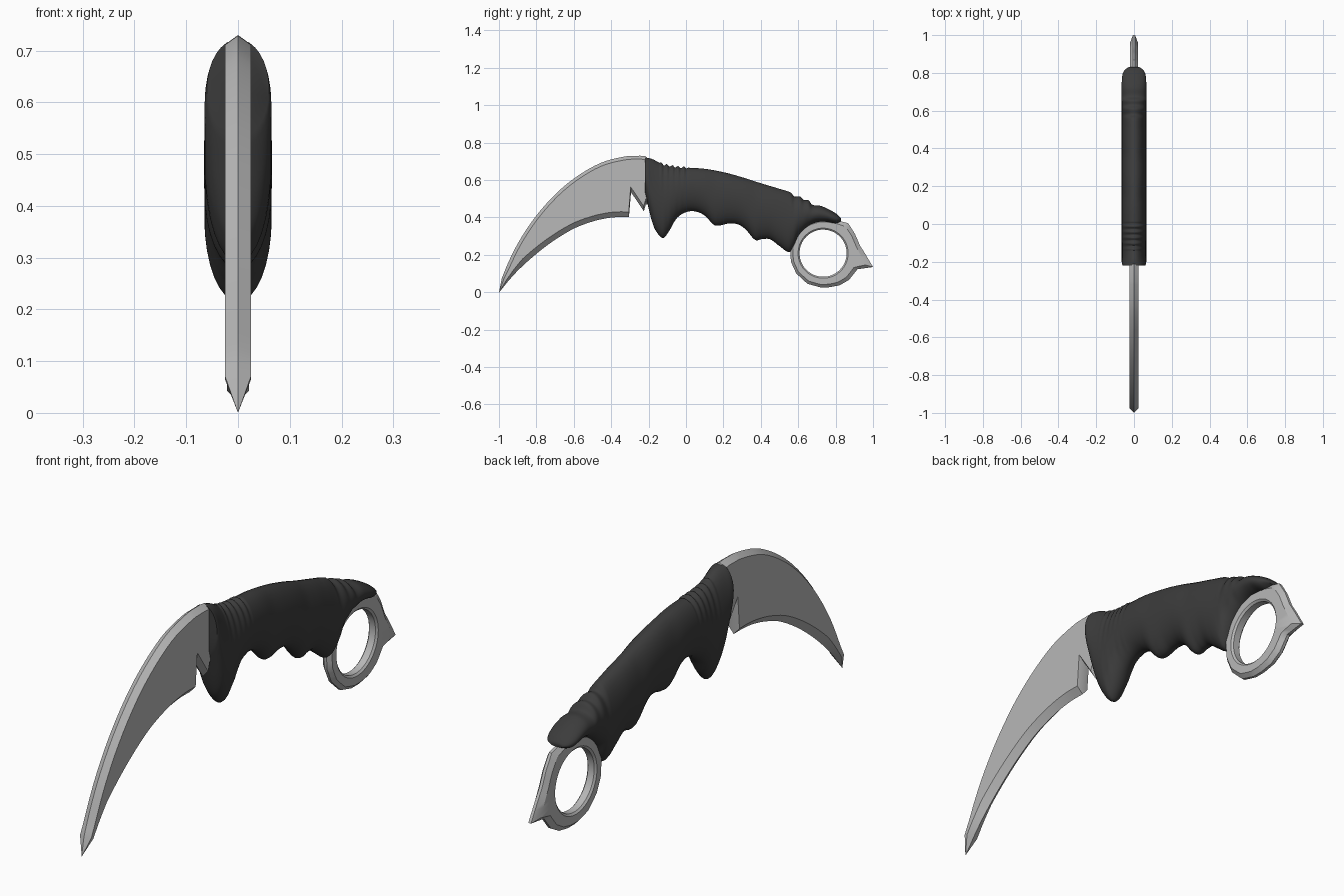
import bpy, bmesh, math
from mathutils import Vector

if "Cube" in bpy.data.objects:
    bpy.data.objects.remove(bpy.data.objects["Cube"])


def material(name, v):
    m = bpy.data.materials.new(name)
    m.diffuse_color = (v, v, v, 1)
    m.use_nodes = True
    m.node_tree.nodes["Principled BSDF"].inputs["Base Color"].default_value = m.diffuse_color
    return m


steel = material("steel grey", 0.48)
rubber = material("dark grip", 0.045)


def loft(name, rings, mat, angle, closed=False):
    """Skin a list of equal-length cross-section rings; cap the ends unless closed."""
    bm = bmesh.new()
    vs = [[bm.verts.new(p) for p in r] for r in rings]
    n = len(rings[0])
    pairs = list(zip(vs, vs[1:]))
    if closed:
        pairs.append((vs[-1], vs[0]))
    for a, b in pairs:
        for i in range(n):
            j = (i + 1) % n
            bm.faces.new((a[i], a[j], b[j], b[i]))
    if not closed:
        bm.faces.new(vs[0])
        bm.faces.new(vs[-1])
    bmesh.ops.remove_doubles(bm, verts=bm.verts, dist=1e-5)
    bmesh.ops.recalc_face_normals(bm, faces=bm.faces)
    me = bpy.data.meshes.new(name)
    bm.to_mesh(me)
    bm.free()
    me.materials.append(mat)
    ob = bpy.data.objects.new(name, me)
    bpy.context.collection.objects.link(ob)
    bpy.ops.object.select_all(action='DESELECT')
    ob.select_set(True)
    bpy.context.view_layer.objects.active = ob
    bpy.ops.object.shade_smooth_by_angle(angle=math.radians(angle))
    return ob


def curve_at(pts, x):
    """Smooth curve z(x) through the profile points."""
    x = min(max(x, pts[0][0]), pts[-1][0])
    i = max(k for k in range(len(pts) - 1) if pts[k][0] <= x)

    def slope(k):
        a, b = pts[max(k - 1, 0)], pts[min(k + 1, len(pts) - 1)]
        return (b[1] - a[1]) / (b[0] - a[0])
    (x0, y0), (x1, y1) = pts[i], pts[i + 1]
    h = x1 - x0
    t = (x - x0) / h
    return ((2*t**3 - 3*t**2 + 1) * y0 + (t**3 - 2*t**2 + t) * h * slope(i)
            + (3*t**2 - 2*t**3) * y1 + (t**3 - t**2) * h * slope(i + 1))


# Blade: stations pairing a spine point with an edge point, (y, z)
spine = [(-0.985, 0.075), (-0.95, 0.16), (-0.9, 0.26), (-0.83, 0.37), (-0.75, 0.47), (-0.66, 0.56),
         (-0.56, 0.635), (-0.46, 0.69), (-0.38, 0.715), (-0.32, 0.727)]
edge = [(-0.95, 0.06), (-0.90, 0.115), (-0.83, 0.18), (-0.75, 0.245), (-0.67, 0.30), (-0.59, 0.345),
        (-0.51, 0.375), (-0.44, 0.393), (-0.37, 0.402), (-0.305, 0.402)]
stations = [((-1, 0), (-0.9985, 0.0), 0.0)]
for i in range(28):
    s = i / 27 * 9
    k = [list(enumerate(c[j] for c in line)) for line in (spine, edge) for j in (0, 1)]
    v = [curve_at(c, s) for c in k]
    stations.append(((v[0], v[1]), (v[2], v[3]), 0.025))
stations += [((-0.305, 0.729), (-0.294, 0.535), 0.025),
             ((-0.245, 0.73), (-0.225, 0.433), 0.025),
             ((-0.215, 0.727), (-0.215, 0.47), 0.025),
             ((-0.19, 0.69), (-0.19, 0.47), 0.025)]
rings = []
for s, e, w in stations:
    s, e = Vector((0, *s)), Vector((0, *e))
    d = e - s
    u = d.normalized()
    a = s + u * min(0.018, 0.3 * d.length)
    b = e - u * min(0.028, 0.3 * d.length)
    x = Vector((w, 0, 0))
    rings.append([s, a + x, b + x, e, b - x, a - x])
loft("blade", rings, steel, 25)

# Grip: elliptical sections between an upper and a finger-grooved lower profile
top = [(-0.22, 0.722), (-0.18, 0.712), (-0.13, 0.687), (-0.06, 0.672), (0, 0.667), (0.1, 0.66),
       (0.2, 0.642), (0.3, 0.615), (0.4, 0.583), (0.5, 0.553), (0.56, 0.533), (0.58, 0.512),
       (0.61, 0.512), (0.63, 0.494), (0.655, 0.492), (0.675, 0.468), (0.72, 0.462),
       (0.77, 0.44), (0.81, 0.415), (0.83, 0.395)]
low = [(-0.22, 0.53), (-0.205, 0.47), (-0.185, 0.39), (-0.165, 0.335), (-0.125, 0.29), (-0.095, 0.32),
       (-0.05, 0.395), (0, 0.428), (0.05, 0.432), (0.1, 0.41), (0.15, 0.36), (0.18, 0.357),
       (0.23, 0.368), (0.28, 0.362), (0.32, 0.335), (0.37, 0.28), (0.41, 0.285), (0.45, 0.283),
       (0.5, 0.247), (0.55, 0.215), (0.575, 0.24), (0.6, 0.295), (0.64, 0.34), (0.69, 0.37),
       (0.75, 0.375), (0.8, 0.367), (0.83, 0.38)]
width = [(-0.22, 0.06), (-0.21, 0.064), (-0.19, 0.065), (0.7, 0.065), (0.77, 0.064), (0.8, 0.058),
         (0.82, 0.045), (0.83, 0.028)]
rings = []
N = 210
for i in range(N + 1):
    y = -0.22 + 1.05 * i / N
    t, b, w = (curve_at(c, y) for c in (top, low, width))
    if -0.14 < y < 0.01:                       # thumb ridges
        t += 0.006 * math.sin((y + 0.14) / 0.03 * math.tau)
    c, h = (t + b) / 2, (t - b) / 2
    rings.append([(w * math.cos(a), y, c + h * math.sin(a))
                  for a in (math.tau * k / 32 for k in range(32))])
loft("grip", rings, rubber, 50)

# Finger ring: round hole, bevelled outer rim with a rear spike
cy, cz, hole = 0.733, 0.209, 0.126
rim = [(50, 0.209), (31, 0.199), (12, 0.201), (-2, 0.228), (-15.5, 0.277), (-25, 0.203), (-46, 0.199),
       (-63, 0.193), (-80, 0.185), (-95, 0.183), (-117, 0.184), (-143, 0.18), (-165, 0.178),
       (-190, 0.18), (-215, 0.182), (-240, 0.185), (-265, 0.185), (-290, 0.19)]
pts = [Vector((0, r * math.cos(math.radians(a)), r * math.sin(math.radians(a)))) for a, r in rim]
rings = []
for p, q in zip(pts, pts[1:] + pts[:1]):
    for k in range(3):
        o = p.lerp(q, k / 3)
        u, r = o.normalized(), o.length
        shoulder = hole + 0.72 * (r - hole)
        sec = [(r, 0.006), (shoulder, 0.021), (hole + 0.008, 0.021), (hole, 0.014),
               (hole, -0.014), (hole + 0.008, -0.021), (shoulder, -0.021), (r, -0.006)]
        rings.append([Vector((x, cy, cz)) + u * d for d, x in sec])
loft("finger_ring", rings, steel, 30, closed=True)
